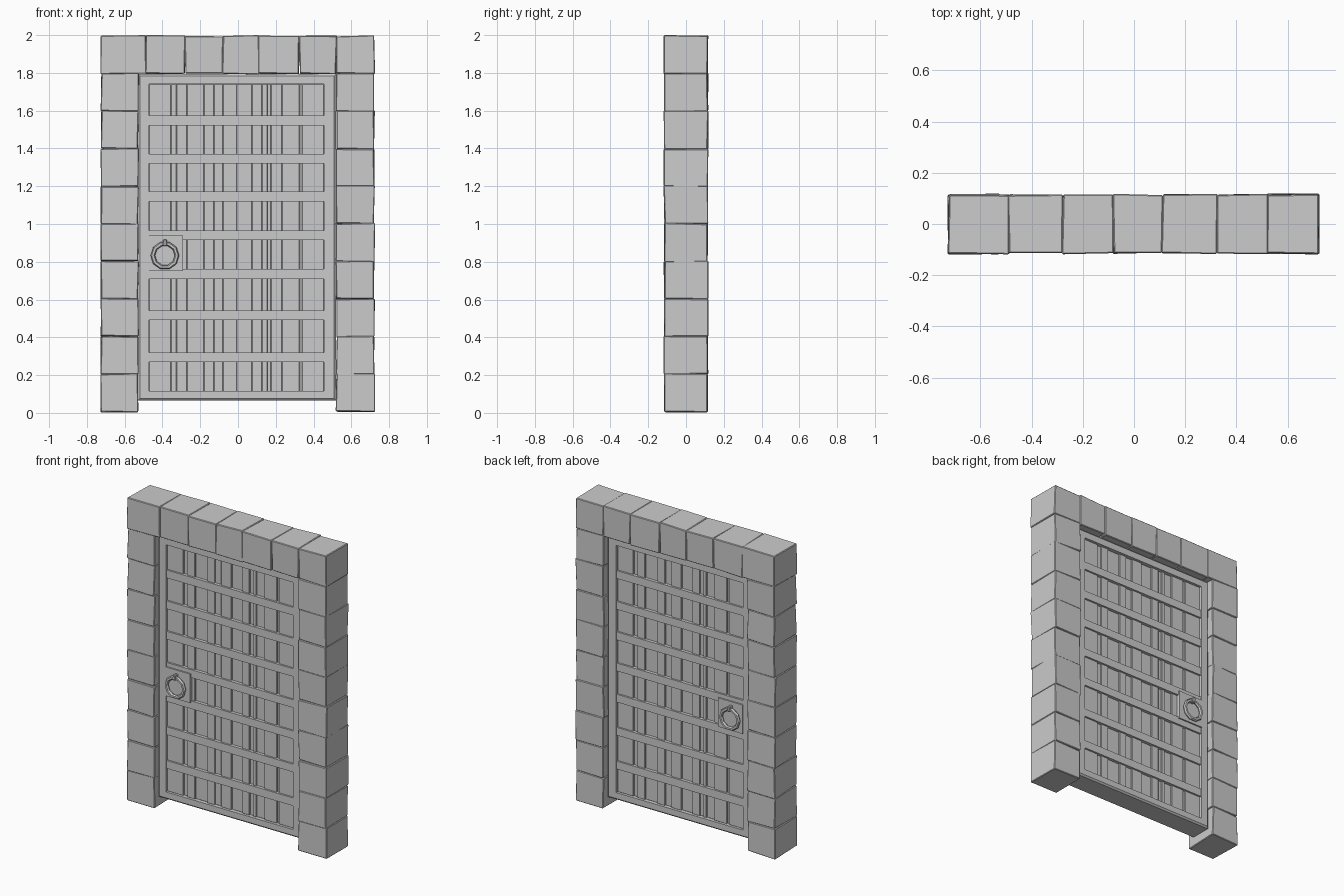
import bpy, bmesh, random
from math import pi
from mathutils import Matrix, Vector

if "Cube" in bpy.data.objects:
    bpy.data.objects.remove(bpy.data.objects["Cube"])

random.seed(7)


def finish(name, bm):
    me = bpy.data.meshes.new(name)
    bmesh.ops.recalc_face_normals(bm, faces=bm.faces[:])
    bm.to_mesh(me)
    bm.free()
    ob = bpy.data.objects.new(name, me)
    bpy.context.collection.objects.link(ob)
    return ob


def add_box(bm, x0, x1, y0, y1, z0, z1, bevel=0.0, jitter=0.0):
    part = bmesh.new()
    size = Vector((x1 - x0, y1 - y0, z1 - z0))
    mid = Vector((x0 + x1, y0 + y1, z0 + z1)) / 2
    bmesh.ops.create_cube(part, size=1, matrix=Matrix.Translation(mid) @ Matrix.Diagonal((*size, 1)))
    for v in part.verts:
        v.co += Vector([random.uniform(-jitter, jitter) for _ in range(3)])
        v.co.z = min(2.0, max(0.0, v.co.z))
    if bevel:
        bmesh.ops.bevel(part, geom=part.edges[:], offset=bevel, segments=1, affect='EDGES')
    tmp = bpy.data.meshes.new("tmp")
    part.to_mesh(tmp)
    part.free()
    bm.from_mesh(tmp)
    bpy.data.meshes.remove(tmp)


def stone(bm, x0, x1, z0, z1):
    add_box(bm, x0, x1, -0.115, 0.115, z0, z1, 0.004, 0.004)


# Stone pillars, nine blocks each
for name, x0, x1 in (("left_pillar", -0.725, -0.528), ("right_pillar", 0.52, 0.722)):
    bm = bmesh.new()
    for i in range(9):
        stone(bm, x0, x1, 0.006 + i * 0.199, 0.007 + (i + 1) * 0.199)
    finish(name, bm)

# Stone lintel, seven blocks
bm = bmesh.new()
cuts = [-0.725, -0.49, -0.28, -0.08, 0.11, 0.325, 0.52, 0.722]
for a, b in zip(cuts, cuts[1:]):
    stone(bm, a, b, 1.795, 1.997)
finish("lintel", bm)

# Door frame with an inner opening and chamfered outer rim
L, R, B, T = -0.529, 0.519, 0.066, 1.793
l, r, b, t = -0.47, 0.455, 0.115, 1.74
D, C = 0.077, 0.01
bm = bmesh.new()
loops = []
for x0, x1, z0, z1, y in ((l, r, b, t, -D), (L + C, R - C, B + C, T - C, -D), (L, R, B, T, C - D),
                          (L, R, B, T, D - C), (L + C, R - C, B + C, T - C, D), (l, r, b, t, D)):
    loops.append([bm.verts.new((x, y, z)) for x, z in ((x0, z0), (x1, z0), (x1, z1), (x0, z1))])
for p, q in zip(loops, loops[1:] + loops[:1]):
    for i in range(4):
        j = (i + 1) % 4
        bm.faces.new((p[i], p[j], q[j], q[i]))
finish("door_frame", bm)

# Vertical planks at alternating depths; the back is the front turned half around
edges = [-0.47, -0.355, -0.325, -0.27, -0.18, -0.127, -0.08, -0.006,
         0.074, 0.127, 0.155, 0.175, 0.233, 0.325, 0.34, 0.455]
bm = bmesh.new()
for i, (x0, x1) in enumerate(zip(edges, edges[1:])):
    d = 0.062 if i % 2 == 0 else 0.053
    add_box(bm, x0, x1, -d, 0, b, t, 0.002)
    add_box(bm, l + r - x1, l + r - x0, 0, d, b, t, 0.002)
finish("planks", bm)

# Horizontal straps on both faces
bm = bmesh.new()
for z in (0.295, 0.517, 0.735, 0.94, 1.145, 1.345, 1.548):
    add_box(bm, l, r, -0.074, 0.074, z - 0.026, z + 0.026)
finish("straps", bm)

# Lock plate through the door
bm = bmesh.new()
add_box(bm, l, -0.29, -0.083, 0.083, 0.75, 0.94)
finish("lock_plate", bm)

# Ring pulls with their hooks, front and back
for side, s in (("front", -1), ("back", 1)):
    bpy.ops.mesh.primitive_torus_add(major_segments=10, minor_segments=6, major_radius=0.064,
                                     minor_radius=0.012, location=(-0.387, s * 0.098, 0.833),
                                     rotation=(pi / 2, 0, 0))
    bpy.context.object.name = side + "_ring"
    bm = bmesh.new()
    ys = sorted((s * 0.08, s * 0.114))
    add_box(bm, -0.397, -0.377, ys[0], ys[1], 0.883, 0.918, 0.004)
    finish(side + "_ring_hook", bm)
